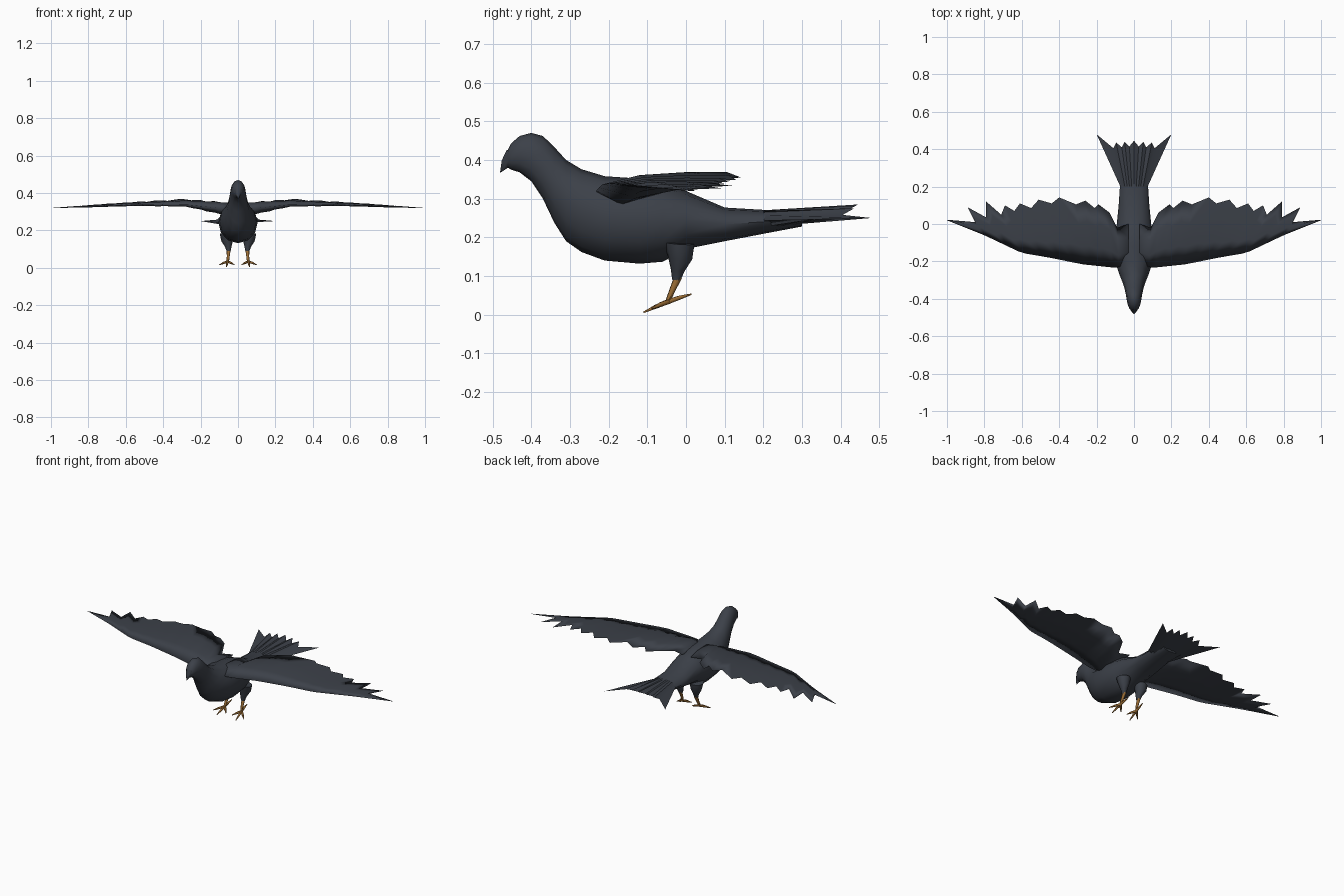
import bpy, math
from mathutils import Vector

cube = bpy.data.objects.get("Cube")
if cube:
    bpy.data.objects.remove(cube, do_unlink=True)


def material(name, rgb):
    m = bpy.data.materials.new(name)
    m.use_nodes = True
    m.diffuse_color = (*rgb, 1)
    bsdf = m.node_tree.nodes["Principled BSDF"]
    bsdf.inputs["Base Color"].default_value = (*rgb, 1)
    bsdf.inputs["Roughness"].default_value = 0.8
    return m


SLATE = material("slate feathers", (0.045, 0.052, 0.066))
ORANGE = material("orange brown legs", (0.32, 0.15, 0.035))


def build(name, verts, faces, mat, angle=60):
    me = bpy.data.meshes.new(name)
    me.from_pydata(verts, [], faces)
    me.materials.append(mat)
    ob = bpy.data.objects.new(name, me)
    bpy.context.collection.objects.link(ob)
    bpy.ops.object.select_all(action='DESELECT')
    ob.select_set(True)
    bpy.context.view_layer.objects.active = ob
    bpy.ops.object.mode_set(mode='EDIT')
    bpy.ops.mesh.select_all(action='SELECT')
    bpy.ops.mesh.remove_doubles(threshold=0.0002)
    bpy.ops.mesh.normals_make_consistent(inside=False)
    bpy.ops.object.mode_set(mode='OBJECT')
    bpy.ops.object.shade_smooth_by_angle(angle=math.radians(angle))
    return ob


def loft(name, rings, mat, angle=60):
    """Skin a list of equal closed rings and cap both ends."""
    n = len(rings[0])
    verts = [p for r in rings for p in r]
    faces = [(i * n + j, i * n + (j + 1) % n, (i + 1) * n + (j + 1) % n, (i + 1) * n + j)
             for i in range(len(rings) - 1) for j in range(n)]
    faces += [tuple(range(n)), tuple(range(len(verts) - n, len(verts)))]
    return build(name, verts, faces, mat, angle)


def tube(name, path, mat, sides=6):
    """Tapered limb through (x, y, z, radius) points."""
    pts = [Vector(p[:3]) for p in path]
    turn = (pts[-1] - pts[0]).to_track_quat('Z', 'Y')
    rings = []
    for p, q in zip(pts, path):
        rings.append([p + turn @ Vector((q[3] * math.cos(a), q[3] * math.sin(a), 0))
                      for a in (math.tau * k / sides for k in range(sides))])
    return loft(name, rings, mat)


def lerp_path(x, path):
    for a, b in zip(path, path[1:]):
        if x <= b[0]:
            t = max(0, (x - a[0]) / (b[0] - a[0]))
            return [u + (v - u) * t for u, v in zip(a[1:], b[1:])]
    return list(path[-1][1:])


# Body: y, top, bottom, half width
profile = [
    (-.468, .412, .385, .012), (-.452, .443, .375, .025), (-.43, .462, .368, .034),
    (-.40, .47, .345, .04), (-.37, .462, .30, .045), (-.34, .433, .237, .052),
    (-.31, .40, .19, .062), (-.27, .376, .162, .078), (-.21, .358, .14, .098),
    (-.12, .352, .132, .105), (-.06, .343, .137, .1), (0, .32, .17, .092),
    (.10, .277, .19, .082), (.22, .270, .213, .074), (.30, .262, .228, .05),
]
SIDES = 12
rings = []
for y, top, low, w in profile:
    mid, h = (top + low) / 2, (top - low) / 2
    rings.append([(w * math.cos(a), y, mid + h * math.sin(a))
                  for a in (math.tau * k / SIDES for k in range(SIDES))])
loft("body", rings, SLATE)

# Beak
tube("beak", [(0, -.445, .412, .027), (0, -.466, .391, .015), (0, -.48, .368, .001)], SLATE)

# Tail: pleated fan, mirrored about the middle feather
half = [(0, .445, .285), (.025, .415, .27), (.05, .44, .282), (.065, .41, .266),
        (.095, .435, .275), (.11, .405, .258), (.2, .48, .25)]
ends = [(-x, y, z) for x, y, z in half[:0:-1]] + half
rings = []
for i, (x, y, z) in enumerate(ends):
    s = (i / (len(ends) - 1) - .5) * 2
    edge = 1 - s ** 4
    rings.append([(s * .073, .2, .243 + .027 * edge), (x, y, z), (s * .073, .2, .243 - .031 * edge)])
loft("tail_fan", rings, SLATE, 35)

# Wings: leading edge (x, y, z), arch of trailing edge (x, z), thickness (x, t)
lead = [(0, -.20, .315), (.09, -.235, .318), (.28, -.215, .338), (.45, -.18, .338),
        (.6, -.155, .336), (.8, -.06, .327), (1, .02, .32)]
arch = [(0, .325), (.1, .342), (.28, .371), (.45, .36), (.7, .343), (1, .32)]
thick = [(0, .06), (.1, .055), (.25, .03), (.45, .016), (.8, .008), (1, .001)]
# Feather tips and notches: lead x, trail x, trail y
feathers = [
    (.03, .03, 0), (.08, .09, -.02), (.12, .13, .06), (.16, .19, .105), (.19, .21, .085),
    (.23, .26, .125), (.27, .31, .105), (.32, .40, .142), (.36, .44, .11), (.40, .51, .13),
    (.44, .55, .085), (.49, .61, .11), (.53, .64, .07), (.58, .69, .10), (.62, .71, .05),
    (.68, .79, .12), (.72, .79, .035), (.79, .89, .09), (.83, .85, .01), (.985, .99, .022), (1, 1, .02),
]
for side, s in (("left", 1), ("right", -1)):
    rings = []
    for i, (lx, tx, ty) in enumerate(feathers):
        ly, lz = lerp_path(lx, lead)
        tz = lerp_path(tx, arch)[0] + (-.014 if i % 2 else 0) * (1 - tx)
        t = lerp_path(lx, thick)[0]

        def at(f, dz):
            return (s * (lx + (tx - lx) * f), ly + (ty - ly) * f, lz + (tz - lz) * f + dz)
        rings.append([at(0, 0), at(.3, t * .5), at(.68, t * .35), at(1, 0),
                      at(.65, -t * .3), at(.3, -t * .65)])
    loft(side + "_wing", rings, SLATE, 170)

# Legs and feet
for side, s in (("left", 1), ("right", -1)):
    tube(side + "_thigh", [(s * .058, -.018, .185, .04), (s * .058, -.015, .145, .031),
                           (s * .052, -.021, .115, .018), (s * .05, -.025, .09, .011)], SLATE, 8)
    tube(side + "_shank", [(s * .05, -.02, .098, .011), (s * .052, -.036, .062, .008),
                           (s * .055, -.047, .034, .007)], ORANGE)
    toes = {"outer": (.1, -.088, .016), "middle": (.062, -.11, .006),
            "inner": (.02, -.085, .017), "hind": (.05, .014, .053)}
    for toe, (x, y, z) in toes.items():
        tube(f"{side}_{toe}_toe", [(s * .055, -.045, .034, .007),
                                   (s * (x + .055) / 2, (y - .045) / 2, (z + .036) / 2, .006),
                                   (s * x, y, z, .002)], ORANGE)
